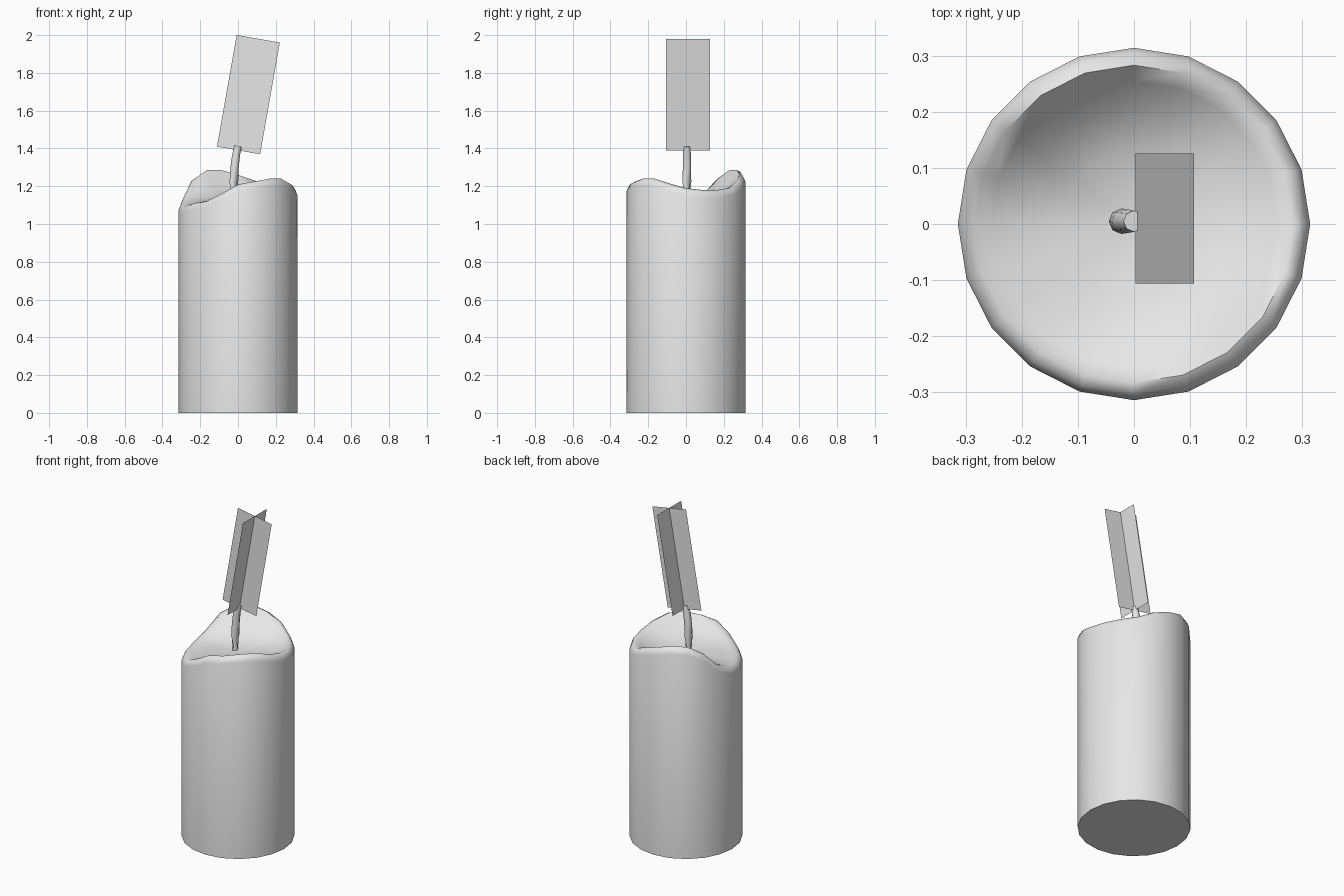
import bpy, bmesh, math
from mathutils import Matrix, Vector

cube = bpy.data.objects.get("Cube")
if cube:
    bpy.data.objects.remove(cube, do_unlink=True)

# One pale grey for everything
grey = bpy.data.materials.new("pale_grey")
grey.use_nodes = True
colour = (0.8, 0.8, 0.8, 1)
grey.diffuse_color = colour
next(n for n in grey.node_tree.nodes
     if n.type == 'BSDF_PRINCIPLED').inputs["Base Color"].default_value = colour


def make_object(name, bm, smooth=None):
    bmesh.ops.recalc_face_normals(bm, faces=bm.faces[:])
    mesh = bpy.data.meshes.new(name)
    bm.to_mesh(mesh)
    bm.free()
    mesh.materials.append(grey)
    ob = bpy.data.objects.new(name, mesh)
    bpy.context.collection.objects.link(ob)
    if smooth:
        bpy.ops.object.select_all(action='DESELECT')
        ob.select_set(True)
        bpy.context.view_layer.objects.active = ob
        bpy.ops.object.shade_smooth_by_angle(angle=math.radians(smooth))
    return ob


def bridge(bm, a, b):
    n = len(a)
    for i in range(n):
        bm.faces.new((a[i], a[(i + 1) % n], b[(i + 1) % n], b[i]))


# Candle body: round pillar with a melted, wavy rim and a hollow top
rim = [1.19, 1.18, 1.18, 1.19, 1.23, 1.26, 1.285, 1.285, 1.24, 1.15,
       1.11, 1.10, 1.11, 1.12, 1.16, 1.21, 1.225, 1.24, 1.24, 1.215]
FLOOR = 1.13


def ring(bm, radius, height):
    step = math.tau / len(rim)
    return [bm.verts.new((radius * math.cos(i * step), radius * math.sin(i * step), height(h)))
            for i, h in enumerate(rim)]


bm = bmesh.new()
rings = [ring(bm, 0.314, lambda h: 0), ring(bm, 0.314, lambda h: h - 0.035),
         ring(bm, 0.303, lambda h: h - 0.01), ring(bm, 0.283, lambda h: h)]
for radius, blend in ((0.255, 0.78), (0.205, 0.42), (0.13, 0.13)):
    rings.append(ring(bm, radius, lambda h: FLOOR + (h - FLOOR) * blend))
for a, b in zip(rings, rings[1:]):
    bridge(bm, a, b)
bm.faces.new(rings[0])
centre = bm.verts.new((0, 0, FLOOR))
for i, v in enumerate(rings[-1]):
    bm.faces.new((v, rings[-1][(i + 1) % len(rim)], centre))
make_object("candle_body", bm, 60)

# Wick: tapered tube with a bend toward the flame
path = [(-0.022, 1.08, 0.023), (-0.022, 1.22, 0.023), (-0.018, 1.30, 0.022),
        (-0.011, 1.36, 0.021), (0, 1.412, 0.019)]
bm = bmesh.new()
loops = []
for k, (x, z, r) in enumerate(path):
    lo, hi = path[max(k - 1, 0)], path[min(k + 1, len(path) - 1)]
    turn = Vector((hi[0] - lo[0], 0, hi[1] - lo[1])).to_track_quat('Z', 'Y')
    loops.append([bm.verts.new(Vector((x, 0.005, z)) + turn @ Vector(
        (r * math.cos(a * math.tau / 8), r * math.sin(a * math.tau / 8), 0)))
        for a in range(8)])
for a, b in zip(loops, loops[1:]):
    bridge(bm, a, b)
bm.faces.new(loops[0])
bm.faces.new(loops[-1])
make_object("wick", bm, 50)

# Flame: two crossed upright cards leaning to the side
lean = Matrix.Translation((0.055, 0.01, 1.685)) @ Matrix.Rotation(math.radians(10), 4, 'Y')
for name, spin in (("flame_card_wide", 0), ("flame_card_cross", 90)):
    bm = bmesh.new()
    place = lean @ Matrix.Rotation(math.radians(spin), 4, 'Z')
    bm.faces.new([bm.verts.new(place @ Vector((x, 0, z)))
                  for x, z in ((-0.116, -0.3), (0.116, -0.3), (0.116, 0.3), (-0.116, 0.3))])
    make_object(name, bm)
